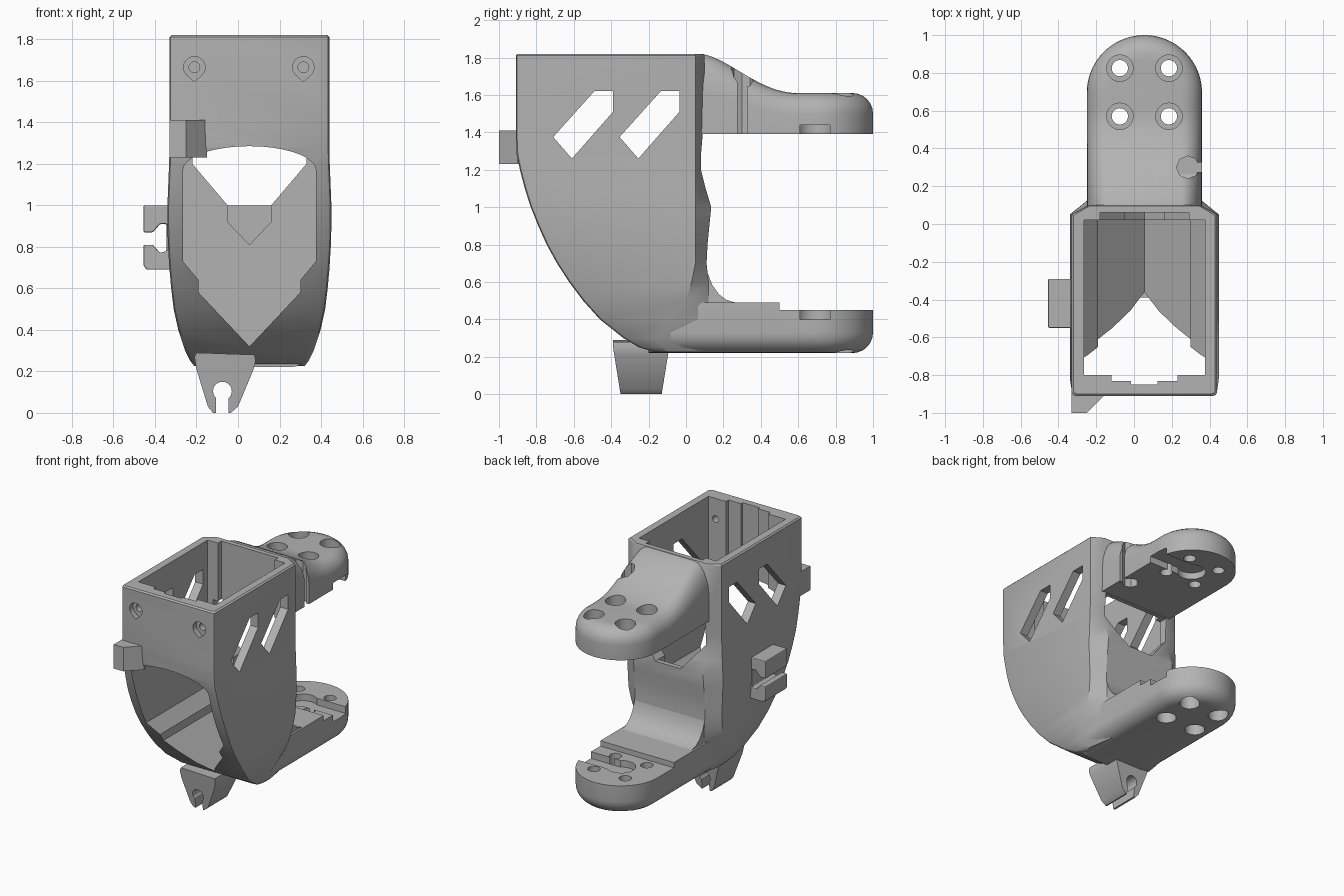
import bpy, bmesh, math
from mathutils import Vector

cube = bpy.data.objects.get("Cube")
if cube:
    bpy.data.objects.remove(cube)

CENTRE = 0.055          # shared centre line of housing and arms
RADIUS = 0.305          # half width of the arms
TIP = 0.695             # centre of the rounded arm ends

grey = bpy.data.materials.new("matte_grey")
grey.use_nodes = True
grey.diffuse_color = (.45, .45, .45, 1)
grey.node_tree.nodes["Principled BSDF"].inputs["Base Color"].default_value = grey.diffuse_color


def finish(name, bm):
    bmesh.ops.remove_doubles(bm, verts=bm.verts, dist=1e-5)
    bmesh.ops.recalc_face_normals(bm, faces=bm.faces)
    mesh = bpy.data.meshes.new(name)
    bm.to_mesh(mesh)
    bm.free()
    mesh.materials.append(grey)
    obj = bpy.data.objects.new(name, mesh)
    bpy.context.collection.objects.link(obj)
    return obj


def prism(name, points, axis, start, end):
    """Extrude a flat outline along one axis."""
    place = {"x": lambda p, d: (d, p[0], p[1]),
             "y": lambda p, d: (p[0], d, p[1]),
             "z": lambda p, d: (p[0], p[1], d)}[axis]
    bm = bmesh.new()
    face = bm.faces.new([bm.verts.new(place(p, start)) for p in points])
    new = bmesh.ops.extrude_face_region(bm, geom=[face])["geom"]
    move = Vector(place((0, 0), end - start))
    bmesh.ops.translate(bm, vec=move, verts=[v for v in new if isinstance(v, bmesh.types.BMVert)])
    return finish(name, bm)


def circle(x, y, r, sides=32):
    return [(x + r * math.cos(math.tau * i / sides), y + r * math.sin(math.tau * i / sides))
            for i in range(sides)]


def rect(left, low, right, high):
    return [(left, low), (right, low), (right, high), (left, high)]


def select(obj):
    bpy.ops.object.select_all(action="DESELECT")
    obj.select_set(True)
    bpy.context.view_layer.objects.active = obj


def cut(obj, points, axis, start, end):
    """Subtract a prism from a part."""
    cutter = prism("cutter", points, axis, start, end)
    cutter.hide_render = True
    mod = obj.modifiers.new("cut", "BOOLEAN")
    mod.operation, mod.solver, mod.object = "DIFFERENCE", "EXACT", cutter
    select(obj)
    bpy.ops.object.modifier_apply(modifier=mod.name)
    bpy.data.objects.remove(cutter)


def smooth(obj, angle=30):
    select(obj)
    bpy.ops.object.shade_smooth_by_angle(angle=math.radians(angle))


def bevel(obj, width):
    mod = obj.modifiers.new("soft_edges", "BEVEL")
    mod.width, mod.segments, mod.limit_method = width, 2, "ANGLE"


def mirrored(half):
    """Complete an outline given its right half as offsets from the centre line."""
    return ([(CENTRE + x, y) for x, y in half]
            + [(CENTRE - x, y) for x, y in reversed(half) if x > 0])


# Housing shell: height, half width, front, back corner, back wall
levels = [(.225, .265, -.16, -.08, .1), (.25, .285, -.25, -.12, .1), (.3, .31, -.335, -.16, .1),
          (.4, .343, -.46, -.08, .12), (.5, .365, -.55, 0, .12), (.6, .377, -.625, .03, .12),
          (.7, .386, -.69, .05, .11), (.8, .392, -.745, .05, .115), (.9, .395, -.79, .05, .125),
          (1, .395, -.83, .05, .135), (1.1, .391, -.862, .05, .105), (1.2, .387, -.888, .05, .08),
          (1.28, .385, -.905, .05, .08), (1.4, .385, -.91, .05, .09), (1.81, .385, -.91, .05, .1),
          (1.82, .375, -.9, .045, .095)]
bm = bmesh.new()
rings = []
for z, w, front, corner, back in levels:
    inner = min(.29, w - .03)
    half = [(w - .02, front), (w - .006, front + .006), (w, front + .02), (w, corner), (inner, back)]
    rings.append([bm.verts.new((x, y, z)) for x, y in mirrored(half)])
for low, high in zip(rings, rings[1:]):
    for i in range(len(low)):
        bm.faces.new((low[i - 1], low[i], high[i], high[i - 1]))
bm.faces.new(rings[0])
bm.faces.new(rings[-1])
housing = finish("housing", bm)

# Cavity running front to back, with a V floor and an arched top
floor = [(0, .32), (.245, .58), (.245, .64), (.32, .73)]
arch = [(.32 * math.cos(math.radians(a)), 1.17 + .115 * math.sin(math.radians(a)))
        for a in range(0, 91, 10)]
cavity = mirrored(floor + [(x if x > .001 else 0, z) for x, z in arch])
cut(housing, cavity, "y", -1.2, .02)

# Upper well with stepped front and back walls
well = mirrored([(.07, -.85), (.07, -.83), (.175, -.83), (.175, -.8), (.32, -.8),
                 (.32, .02), (.235, .02), (.235, .06)])
cut(housing, well, "z", 1.16, 2)

# Rear opening and the small pocket beneath it
cut(housing, mirrored([(.105, 1), (.275, 1.2), (.275, 1.385)]), "y", -.01, .3)
cut(housing, mirrored([(0, .81), (.105, .92), (.105, 1.01)]), "y", -.01, .1)

# Slanted side windows
for shift in (0, .355):
    window = [(-.71, 1.375), (-.49, 1.62), (-.39, 1.62), (-.39, 1.51), (-.61, 1.26)]
    cut(housing, [(y + shift, z) for y, z in window], "x", -1, 1)

# Teardrop screw seats in the front wall
for x in (-.21, .315):
    drop = [(x + .052 * math.cos(math.radians(a)), 1.665 + .052 * math.sin(math.radians(a)))
            for a in range(-40, 221, 20)]
    cut(housing, drop + [(x, 1.595)], "y", -1, -.87)
    cut(housing, circle(x, 1.665, .026, 20), "y", -1, -.75)
smooth(housing)


def arm(name, start, stack, lift):
    """Round-ended arm from stacked (height, inset) rings; lift reshapes its height along y."""
    bm = bmesh.new()
    grid = []
    count = 24
    for z, inset in stack:
        r = RADIUS - inset
        side = [(r, start + (TIP - start) * i / count) for i in range(count)]
        side += [(r * math.cos(a), TIP + r * math.sin(a))
                 for a in (math.pi / 2 * i / count for i in range(count + 1))]
        grid.append([[bm.verts.new((CENTRE + s * x, y, lift(y, z))) for x, y in side]
                     for s in (1, -1)])
    n = 2 * count
    for low, high in zip(grid, grid[1:]):
        for s in (0, 1):
            for i in range(n):
                bm.faces.new((low[s][i], low[s][i + 1], high[s][i + 1], high[s][i]))
        bm.faces.new((low[0][0], low[1][0], high[1][0], high[0][0]))
    for right, left in (grid[0], grid[-1]):
        for i in range(n - 1):
            bm.faces.new((right[i], right[i + 1], left[i + 1], left[i]))
        bm.faces.new((right[n - 1], right[n], left[n], left[n - 1]))
    # the two tip vertices of each ring coincide and are welded in finish
    bmesh.ops.remove_doubles(bm, verts=bm.verts, dist=1e-5)
    return finish(name, bm)


def hump(y, z):
    t = min(max((y - .07) / .53, 0), 1)
    rise = .21 * (1 + math.cos(math.pi * t ** .85)) / 2
    return z + rise * (z - 1.39) / .22


def rounding(base, size, sign):
    steps = [math.pi / 2 * i / 6 for i in range(7)]
    return [(base + sign * size * math.sin(a), size * (1 - math.cos(a))) for a in steps]


upper = arm("upper_arm", .065, [(1.39, 0)] + rounding(1.5, .11, 1), hump)
lower = arm("lower_arm", -.2, [(.49, 0)] + rounding(.33, .11, -1), lambda y, z: z)
cut(lower, cavity, "y", -1.2, .02)
cut(lower, rect(.5, .45, 1.2, .6), "x", -1, 1)

# Screw holes with counterbores on the outer faces, and drive recesses on the inner faces
for part, inside, sign in ((upper, 1.39, 1), (lower, .45, -1)):
    for x in (-.075, .185):
        for y in (.57, .825):
            cut(part, circle(x, y, .043), "z", inside - .4, inside + .4)
            cut(part, circle(x, y, .07), "z", inside + sign * .11, inside + sign * .5)
    cut(part, circle(CENTRE, .69, .1), "z", inside - sign * .05, inside + sign * .05)
    cut(part, rect(CENTRE, .61, .5, .77), "z", inside - sign * .051, inside + sign * .05)

# Cable slot in the side of the upper arm
cut(upper, circle(.285, .3, .06, 8), "z", 1.2, 2)
cut(upper, rect(.3, .275, .5, .325), "z", 1.2, 2)
smooth(upper)
smooth(lower)

# Curved web between the back wall and the lower arm
web = prism("arm_web", [(.03, .3), (.03, .8), (.1, .74), (.115, .65), (.14, .585), (.175, .535),
                        (.215, .505), (.27, .488), (.27, .35)], "x", CENTRE - .29, CENTRE + .29)
smooth(web)

# Wedge tab on the front
prism("front_tab", [(-.33, -.88), (-.33, -1), (-.25, -1), (-.15, -.9), (-.15, -.88)],
      "z", 1.23, 1.41)

# Cable clip on the side
side_clip = prism("side_clip", [(-.455, 1), (-.3, 1), (-.3, .69), (-.44, .69), (-.455, .71),
                                (-.455, .81), (-.41, .81), (-.375, .77), (-.345, .78),
                                (-.345, .91), (-.375, .91), (-.41, .87), (-.455, .87)],
                  "y", -.55, -.29)
bevel(side_clip, .006)

# Cable clip underneath, tapering towards the floor
clip = prism("bottom_clip", [(-.2, .29), (-.21, .27), (-.2, .21), (-.145, .03), (-.12, 0), (-.035, 0),
                             (0, .03), (.075, .21), (.085, .25), (.08, .28)], "y", -.39, -.09)
for v in clip.data.vertices:
    half = .11 + .04 * min(v.co.z / .25, 1)
    v.co.y = -.24 + math.copysign(half, v.co.y + .24)
cut(clip, circle(-.075, .105, .045), "y", -.6, .1)
cut(clip, rect(-.105, -.1, -.045, .09), "y", -.6, .1)
bevel(clip, .012)
smooth(clip)
